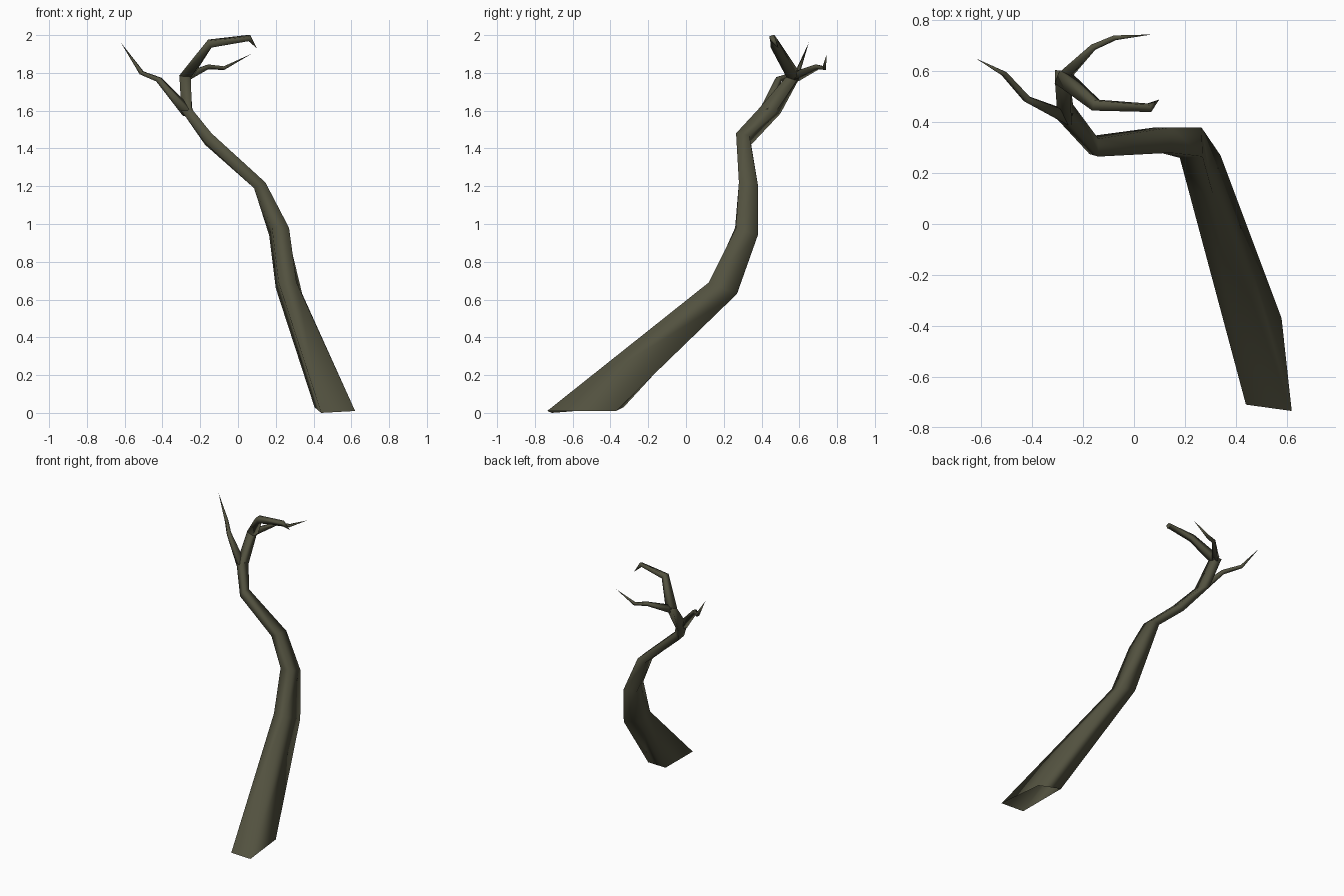
import bpy, bmesh, math
from mathutils import Vector

if "Cube" in bpy.data.objects:
    bpy.data.objects.remove(bpy.data.objects["Cube"])

bark = bpy.data.materials.new("dark olive bark")
bark.diffuse_color = (0.085, 0.083, 0.05, 1)
bark.use_nodes = True
bark.node_tree.nodes["Principled BSDF"].inputs["Base Color"].default_value = bark.diffuse_color


def loft(name, rings, tip=None, cap_start=False):
    """Skin a list of four-sided rings, optionally ending in a point or cap."""
    bm = bmesh.new()
    loops = [[bm.verts.new(p) for p in r] for r in rings]
    for lo, hi in zip(loops, loops[1:]):
        for i in range(4):
            j = (i + 1) % 4
            bm.faces.new((lo[i], lo[j], hi[j], hi[i]))
    if tip is not None:
        end = bm.verts.new(tip)
        for i in range(4):
            bm.faces.new((loops[-1][i], loops[-1][(i + 1) % 4], end))
    if cap_start:
        bm.faces.new(loops[0][::-1])
    for f in bm.faces:
        f.smooth = True
    bmesh.ops.recalc_face_normals(bm, faces=bm.faces)
    me = bpy.data.meshes.new(name)
    bm.to_mesh(me)
    bm.free()
    me.materials.append(bark)
    ob = bpy.data.objects.new(name, me)
    bpy.context.collection.objects.link(ob)
    return ob


def branch(name, path):
    """Square tapering tube along (x, y, z, radius) points, pointed at the end."""
    pts = [Vector(p[:3]) for p in path]
    rings, side = [], Vector((0.3, 1, 0.2))
    for k in range(len(pts) - 1):
        d = (pts[k + 1] - pts[k]).normalized()
        if k:
            d = (d + (pts[k] - pts[k - 1]).normalized()).normalized()
        side = (side - d * side.dot(d)).normalized()
        up = d.cross(side)
        rings.append([pts[k] + path[k][3] * (side * math.cos(a) + up * math.sin(a))
                      for a in (math.pi * (0.25 + 0.5 * i) for i in range(4))])
    return loft(name, rings, tip=pts[-1], cap_start=True)


# Leaning trunk: four-sided sections from the open, sheared base to the fork
loft("trunk", [
    [(.44, -.71, .0), (.62, -.735, .01), (.58, -.37, .01), (.405, -.33, .03)],
    [(.215, .13, .69), (.31, .12, .69), (.34, .27, .63), (.20, .25, .66)],
    [(.18, .26, .98), (.27, .265, .98), (.265, .38, .94), (.165, .365, .94)],
    [(.085, .285, 1.19), (.145, .28, 1.22), (.145, .38, 1.21), (.085, .38, 1.19)],
    [(-.175, .275, 1.43), (-.14, .265, 1.48), (-.14, .335, 1.47), (-.175, .345, 1.42)],
    [(-.30, .41, 1.60), (-.245, .385, 1.61), (-.24, .47, 1.585), (-.285, .50, 1.585)],
    [(-.31, .55, 1.78), (-.25, .54, 1.79), (-.255, .60, 1.78), (-.31, .605, 1.78)],
], tip=(-.275, .57, 1.81))

# Thin branch on the left
branch("left_branch", [(-.265, .42, 1.59, .035), (-.42, .49, 1.765, .018),
                       (-.51, .59, 1.80, .014), (-.62, .65, 1.96, .002)])

# Upper branch curling over to the right
branch("upper_branch", [(-.28, .575, 1.775, .04), (-.15, .467, 1.955, .029),
                        (.06, .457, 1.985, .02), (.10, .49, 1.93, .002)])

# Lower twig at the back
branch("back_twig", [(-.275, .58, 1.78, .03), (-.16, .695, 1.832, .016),
                     (-.075, .732, 1.825, .013), (.07, .745, 1.90, .002)])
